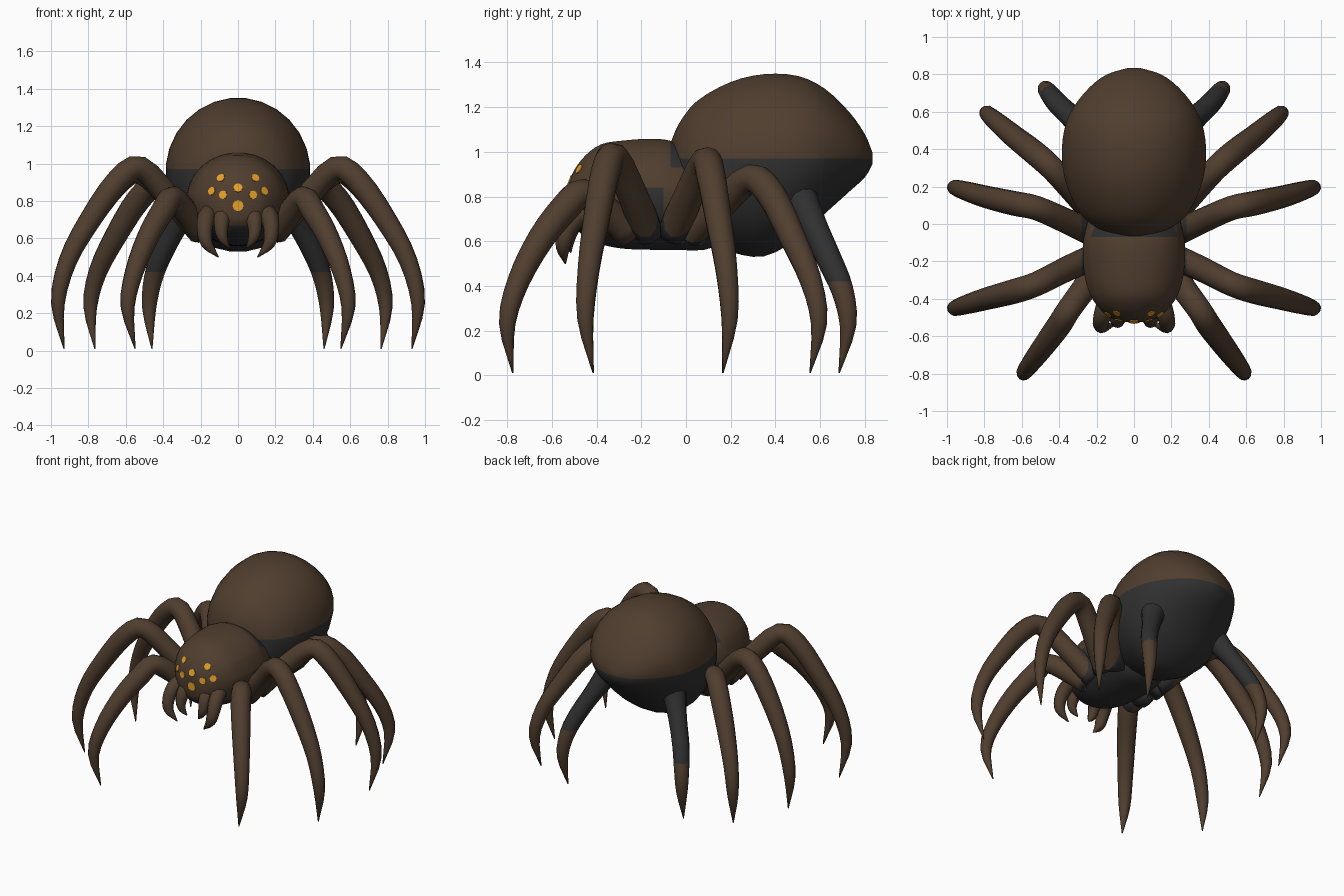
import bpy, bmesh, math
from mathutils import Vector, Matrix
from mathutils.bvhtree import BVHTree

if "Cube" in bpy.data.objects:
    bpy.data.objects.remove(bpy.data.objects["Cube"])


def material(name, rgb):
    m = bpy.data.materials.new(name)
    m.diffuse_color = (*rgb, 1)
    m.use_nodes = True
    m.node_tree.nodes["Principled BSDF"].inputs["Base Color"].default_value = m.diffuse_color
    return m


BROWN = material("brown", (0.080, 0.048, 0.028))
DARK = material("dark grey", (0.030, 0.030, 0.031))
AMBER = material("amber", (0.78, 0.35, 0.022))


def spline(rows, steps):
    """Catmull-Rom interpolation of rows of numbers."""
    p = [Vector(r) for r in rows]
    p = [2 * p[0] - p[1]] + p + [2 * p[-1] - p[-2]]
    out = []
    for i in range(1, len(p) - 2):
        a, b, c, d = p[i - 1:i + 3]
        for s in range(steps):
            t = s / steps
            out.append(0.5 * (2 * b + (c - a) * t + (2 * a - 5 * b + 4 * c - d) * t * t
                              + (3 * b - a - 3 * c + d) * t ** 3))
    return out + [p[-2]]


def skin(name, rings, cuts=(), is_dark=None, mirror=False):
    """Bridge rings of points, cut along colour borders and paint by rule."""
    bm = bmesh.new()
    vs = [[bm.verts.new(c) for c in ring] for ring in rings]
    n = len(vs[0])
    for a, b in zip(vs, vs[1:]):
        for i in range(n):
            j = (i + 1) % n
            bm.faces.new((a[i], a[j], b[j], b[i]))
    bm.faces.new(vs[0])
    bm.faces.new(vs[-1])
    for co, no in cuts:
        bmesh.ops.bisect_plane(bm, geom=bm.verts[:] + bm.edges[:] + bm.faces[:],
                               plane_co=co, plane_no=no, dist=1e-5)
    bmesh.ops.recalc_face_normals(bm, faces=bm.faces)
    for f in bm.faces:
        f.smooth = True
        if is_dark and is_dark(f.calc_center_median()):
            f.material_index = 1
    me = bpy.data.meshes.new(name)
    bm.to_mesh(me)
    bm.free()
    me.materials.append(BROWN)
    me.materials.append(DARK)
    ob = bpy.data.objects.new(name, me)
    bpy.context.collection.objects.link(ob)
    if mirror:
        ob.modifiers.new("mirror", 'MIRROR').use_mirror_merge = False
    return ob


def body(name, stations, cuts, is_dark, sides=28):
    """Stations along y: (y, top z, bottom z, half width)."""
    rings = []
    for y, zt, zb, w in spline(stations, 3):
        ang = [2 * math.pi * (i + 0.5) / sides for i in range(sides)]
        rings.append([(w * math.cos(a), y, (zt + zb) / 2 + (zt - zb) / 2 * math.sin(a)) for a in ang])
    return skin(name, rings, cuts, is_dark)


def tube(name, rows, cuts=(), is_dark=None, sides=12, steps=3):
    """Tapered tube along (x, y, z, radius), mirrored to the other side."""
    pts = spline(rows, steps)
    pos = [p.to_3d() for p in pts]
    d = Vector(rows[-2][:3]) - Vector(rows[0][:3])
    side = Vector((d.y, -d.x, 0)).normalized()
    rings = []
    for i, p in enumerate(pos):
        t = (pos[min(i + 1, len(pos) - 1)] - pos[max(i - 1, 0)]).normalized()
        n = t.cross(side).normalized()
        b = t.cross(n)
        r = max(pts[i][3], 0.003)
        rings.append([p + r * (math.cos(a) * n + math.sin(a) * b)
                      for a in (2 * math.pi * k / sides for k in range(sides))])
    return skin(name, rings, cuts, is_dark, mirror=True)


# Abdomen with dark underside
body("abdomen", [
    (-0.065, 1.05, 0.95, 0.05), (-0.03, 1.13, 0.75, 0.18), (0.05, 1.23, 0.62, 0.285),
    (0.2, 1.315, 0.55, 0.36), (0.35, 1.35, 0.53, 0.388), (0.5, 1.342, 0.61, 0.376),
    (0.62, 1.285, 0.72, 0.328), (0.73, 1.18, 0.82, 0.24), (0.80, 1.08, 0.885, 0.145),
    (0.835, 0.995, 0.945, 0.03)],
    [((0, 0, 0.97), (0, 0, 1))], lambda c: c.z < 0.97)

# Head and thorax with dark underside, flank patches and neck band
head = body("head_thorax", [
    (-0.525, 0.86, 0.70, 0.06), (-0.50, 0.92, 0.66, 0.13), (-0.45, 0.985, 0.62, 0.187),
    (-0.38, 1.035, 0.585, 0.235), (-0.28, 1.052, 0.565, 0.265), (-0.15, 1.06, 0.56, 0.275),
    (-0.05, 1.045, 0.56, 0.265), (0.08, 0.98, 0.56, 0.22), (0.2, 0.9, 0.6, 0.1)],
    [((0, 0, 0.67), (0, 0, 1)), ((0, 0, 0.84), (0, 0, 1)), ((0, 0, 0.93), (0, 0, 1)),
     ((0, -0.07, 0), (0, 1, 0)), ((0, -0.1, 0), (0, 1, 0)), ((0, -0.22, 0), (0, 1, 0))],
    lambda c: c.z < 0.67 or (c.y > -0.07 and c.z > 0.93) or (-0.22 < c.y < -0.1 and c.z < 0.84))

# Legs: centre line points, radii shared along the list, dark at the very root
RADII = (0.072, 0.067, 0.065, 0.066, 0.060, 0.050, 0.037, 0.003)
LEGS = {
    "front_legs": (0.22, [
        (0.2, -0.25, 0.635), (0.27, -0.35, 0.73), (0.35, -0.46, 0.815), (0.40, -0.54, 0.75),
        (0.48, -0.65, 0.61), (0.555, -0.75, 0.42), (0.59, -0.80, 0.23), (0.55, -0.775, 0.01)]),
    "second_legs": (0.28, [
        (0.2, -0.17, 0.635), (0.36, -0.24, 0.81), (0.52, -0.32, 0.975), (0.64, -0.36, 0.91),
        (0.79, -0.40, 0.70), (0.91, -0.435, 0.48), (0.963, -0.45, 0.25), (0.93, -0.415, 0.01)]),
    "third_legs": (0.28, [
        (0.2, -0.06, 0.635), (0.36, 0.015, 0.81), (0.52, 0.085, 0.955), (0.64, 0.11, 0.90),
        (0.79, 0.145, 0.70), (0.91, 0.18, 0.48), (0.963, 0.195, 0.25), (0.93, 0.165, 0.01)]),
    "fourth_legs": (0.24, [
        (0.18, 0.02, 0.635), (0.31, 0.16, 0.77), (0.43, 0.29, 0.88), (0.53, 0.38, 0.81),
        (0.65, 0.475, 0.62), (0.75, 0.56, 0.42), (0.79, 0.595, 0.23), (0.765, 0.555, 0.01)]),
}
for name, (root, path) in LEGS.items():
    tube(name, [(*p, r) for p, r in zip(path, RADII)],
         [((root, 0, 0), (1, 0, 0))], lambda c: c.x < root)

# Rear legs hang from the abdomen, dark down to the shin
tube("rear_legs", [
    (0.2, 0.45, 0.90, 0.12), (0.265, 0.51, 0.79, 0.082), (0.335, 0.575, 0.66, 0.062),
    (0.41, 0.645, 0.51, 0.057), (0.455, 0.70, 0.38, 0.051), (0.475, 0.725, 0.22, 0.038),
    (0.46, 0.685, 0.01, 0.003)],
    [((0, 0, 0.42), (0, 0, 1))], lambda c: c.z > 0.42)

# Mouth parts: outer hooked feelers and inner fangs
tube("outer_feelers", [
    (0.15, -0.42, 0.74, 0.05), (0.17, -0.49, 0.71, 0.048), (0.178, -0.535, 0.64, 0.042),
    (0.165, -0.55, 0.57, 0.032), (0.105, -0.54, 0.50, 0.003)], sides=10)
tube("inner_fangs", [
    (0.08, -0.42, 0.74, 0.045), (0.085, -0.49, 0.71, 0.045), (0.09, -0.52, 0.64, 0.036),
    (0.075, -0.525, 0.59, 0.024), (0.045, -0.515, 0.55, 0.003)], sides=10)

# Eight thin eye plates laid on the face
bpy.context.view_layer.update()
tree = BVHTree.FromObject(head, bpy.context.evaluated_depsgraph_get())
bm = bmesh.new()
spots = [(0, 0.87, 0.025), (0, 0.775, 0.03)]
for s in (-1, 1):
    spots += [(s * 0.092, 0.923, 0.023), (s * 0.14, 0.853, 0.023), (s * 0.08, 0.833, 0.023)]
for x, z, r in spots:
    loc, nor, _, _ = tree.ray_cast(Vector((x, -2, z)), Vector((0, 1, 0)))
    rot = nor.to_track_quat('Z', 'Y').to_matrix().to_4x4()
    bmesh.ops.create_cone(bm, cap_ends=True, segments=8, radius1=r, radius2=r, depth=0.006,
                          matrix=Matrix.Translation(loc + nor * 0.001) @ rot)
me = bpy.data.meshes.new("eyes")
bm.to_mesh(me)
bm.free()
me.materials.append(AMBER)
bpy.context.collection.objects.link(bpy.data.objects.new("eyes", me))
